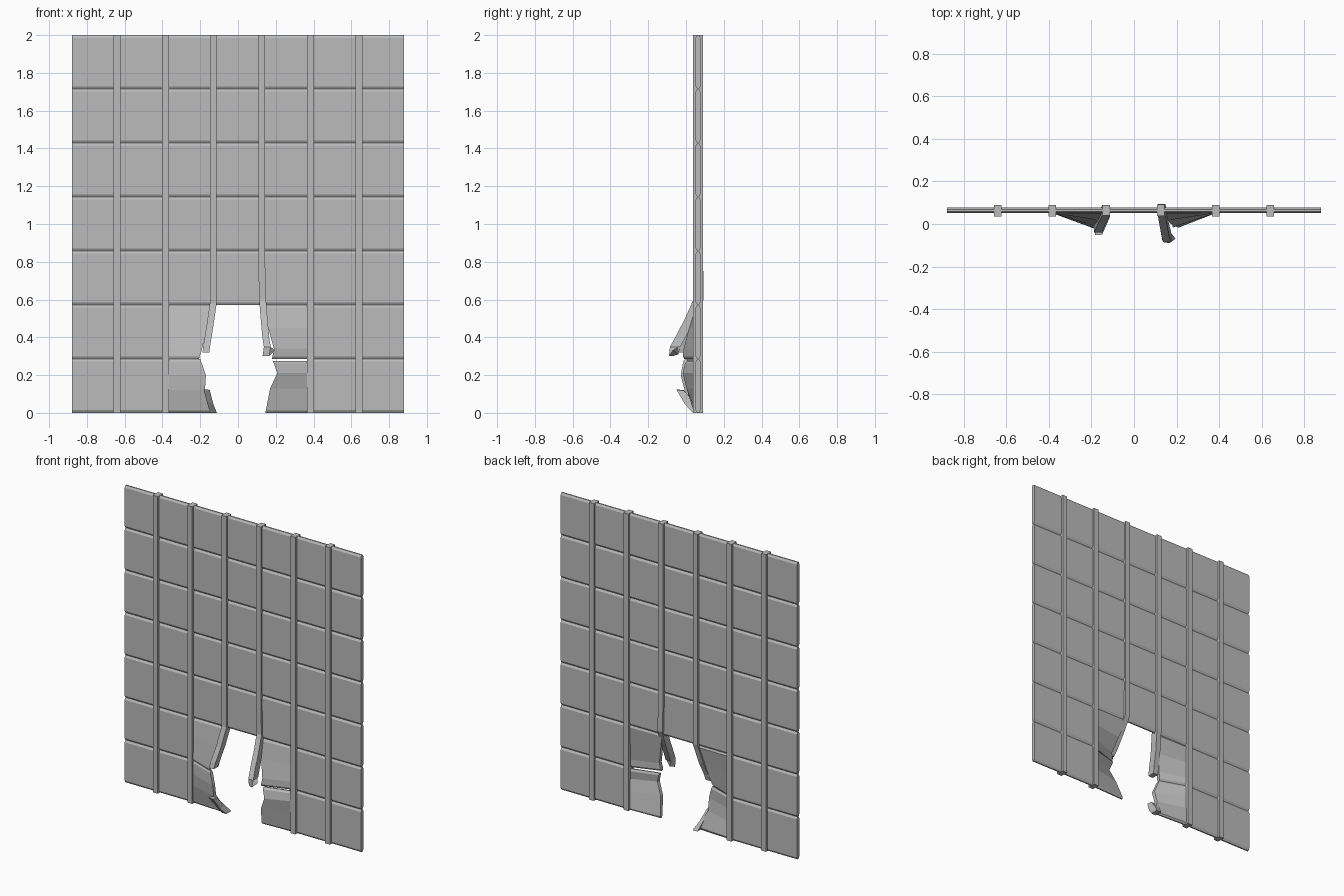
import bpy
import bmesh
from mathutils import Vector

cube = bpy.data.objects.get("Cube")
if cube:
    bpy.data.objects.remove(cube)

grey = bpy.data.materials.new("plain_grey")
grey.use_nodes = True
colour = (0.5, 0.5, 0.5, 1)
grey.diffuse_color = colour
grey.node_tree.nodes["Principled BSDF"].inputs["Base Color"].default_value = colour

HALF_W = 0.88
PITCH = 2 / 7
MID = 0.064       # y of the fence plane
THICK = 0.0125    # half thickness of a board
GROOVE = 0.014    # height of the chamfer along board edges


def loft(name, rings):
    """Join four-cornered rings into a closed, flat-shaded solid."""
    bm = bmesh.new()
    loops = [[bm.verts.new(p) for p in ring] for ring in rings]
    for a, b in zip(loops, loops[1:]):
        for i in range(4):
            j = (i + 1) % 4
            bm.faces.new((a[i], a[j], b[j], b[i]))
    bm.faces.new(loops[0])
    bm.faces.new(loops[-1])
    bmesh.ops.recalc_face_normals(bm, faces=bm.faces)
    mesh = bpy.data.meshes.new(name)
    bm.to_mesh(mesh)
    bm.free()
    mesh.materials.append(grey)
    obj = bpy.data.objects.new(name, mesh)
    bpy.context.collection.objects.link(obj)


def board(name, hinge, edge):
    """Board from a straight side at x = hinge to an edge of (x, y, z) points."""
    pts = [Vector(p) for p in edge]
    low = pts[0].lerp(pts[1], GROOVE / (pts[1] - pts[0]).length)
    high = pts[-1].lerp(pts[-2], GROOVE / (pts[-1] - pts[-2]).length)
    pts = [pts[0], low] + pts[1:-1] + [high, pts[-1]]
    rings = []
    for i, (x, y, z) in enumerate(pts):
        t = THICK * 0.35 if i in (0, len(pts) - 1) else THICK
        rings.append([(hinge, MID - t, z), (x, y - t, z),
                      (x, y + t, z), (hinge, MID + t, z)])
    loft(name, rings)


def post(name, path, rx=0.018, ry=0.027):
    """Rectangular post swept along a path, with level cross-sections."""
    loft(name, [[(x - rx, y - ry, z), (x + rx, y - ry, z),
                 (x + rx, y + ry, z), (x - rx, y + ry, z)] for x, y, z in path])


# Intact boards: full width above, split on either side of the gap below
for row in range(7):
    z0, z1 = row * PITCH, (row + 1) * PITCH
    if row > 1:
        board(f"board_{row}", -HALF_W, [(HALF_W, MID, z0), (HALF_W, MID, z1)])
    else:
        for side, label in ((1, "left"), (-1, "right")):
            board(f"board_{row}_{label}", side * HALF_W,
                  [(side * 0.385, MID, z0), (side * 0.385, MID, z1)])

# Torn boards bent forward beside the gap
board("torn_lower_right", -0.385, [
    (-0.12, 0.05, 0), (-0.175, 0.005, 0.12), (-0.17, -0.015, 0.2),
    (-0.2, 0.0, PITCH)])
board("torn_upper_right", -0.385, [
    (-0.207, -0.005, PITCH), (-0.19, 0.005, 0.34), (-0.165, 0.03, 0.45),
    (-0.12, MID, 2 * PITCH)])
board("torn_lower_left", 0.385, [
    (0.145, 0.055, 0), (0.17, 0.015, 0.13), (0.208, -0.005, 0.21),
    (0.185, 0.01, 0.275)])
board("torn_upper_left", 0.385, [
    (0.18, -0.005, PITCH), (0.19, 0.0, 0.34), (0.16, 0.03, 0.45),
    (0.125, MID, 2 * PITCH)])

# Straight posts
for side, label in ((1, "left"), (-1, "right")):
    for i, x in enumerate((0.384, 0.641)):
        post(f"post_{label}_{i}", [(side * x, MID - 0.001, 0), (side * x, MID - 0.001, 2)])

# Broken posts that hang into the gap
post("broken_post_left", [
    (0.126, MID, 2), (0.126, MID, 0.78), (0.13, 0.066, 0.6), (0.138, 0.022, 0.5),
    (0.147, -0.03, 0.4), (0.155, -0.058, 0.35)])
loft("broken_post_left_tip", [
    [(0.137, -0.085, 0.35), (0.173, -0.085, 0.35), (0.173, -0.04, 0.35), (0.137, -0.04, 0.35)],
    [(0.13, -0.07, 0.3), (0.165, -0.09, 0.3), (0.195, -0.07, 0.33), (0.15, -0.04, 0.31)]])
post("broken_post_right", [
    (-0.131, MID, 2), (-0.131, MID, 0.58), (-0.15, 0.03, 0.45),
    (-0.165, -0.005, 0.36), (-0.17, -0.015, 0.32)], ry=0.025)

# Splintered stump at the foot of the broken right post
loft("post_stump_right", [
    [(-0.148, 0.037, 0), (-0.112, 0.037, 0), (-0.112, 0.09, 0), (-0.148, 0.09, 0)],
    [(-0.165, -0.005, 0.06), (-0.13, -0.005, 0.045), (-0.135, 0.05, 0.05), (-0.165, 0.05, 0.06)],
    [(-0.183, -0.052, 0.125), (-0.15, -0.05, 0.122), (-0.15, -0.01, 0.118), (-0.18, -0.01, 0.12)]])
